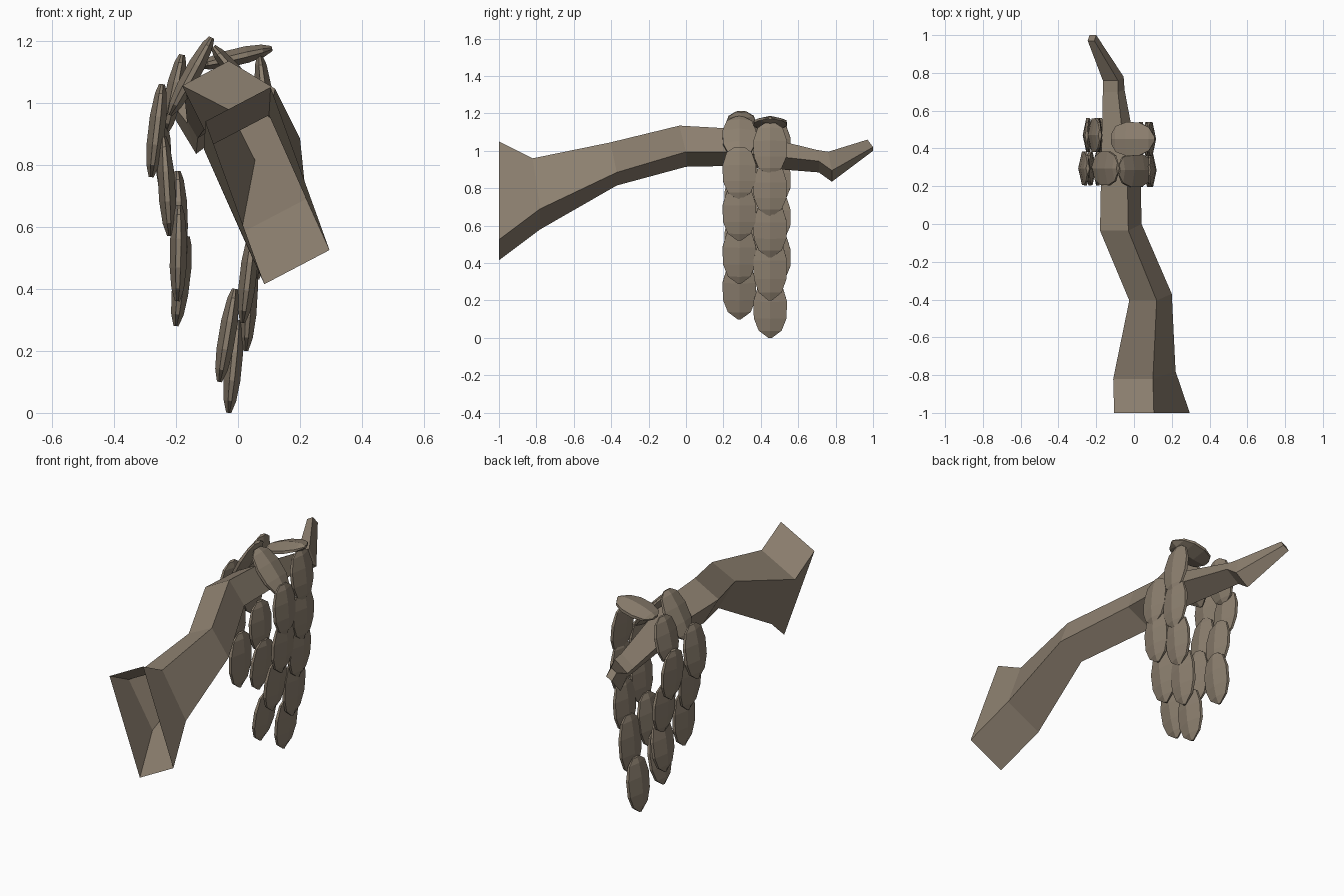
import bpy
import bmesh
from mathutils import Vector

cube = bpy.data.objects.get("Cube")
if cube:
    bpy.data.objects.remove(cube, do_unlink=True)


def make_material(name, colour):
    mat = bpy.data.materials.new(name)
    mat.use_nodes = True
    mat.diffuse_color = colour
    mat.node_tree.nodes["Principled BSDF"].inputs["Base Color"].default_value = colour
    return mat


bark = make_material("grey_brown_bark", (0.265, 0.215, 0.16, 1))


def loft(name, rings, cap_start=True, cap_end=True):
    """Join rings of points with quads, with optional end caps."""
    bm = bmesh.new()
    loops = [[bm.verts.new(point) for point in ring] for ring in rings]
    count = len(loops[0])
    for a, b in zip(loops, loops[1:]):
        for i in range(count):
            j = (i + 1) % count
            bm.faces.new((a[i], a[j], b[j], b[i]))
    if cap_start:
        bm.faces.new(loops[0])
    if cap_end:
        bm.faces.new(loops[-1])
    bmesh.ops.recalc_face_normals(bm, faces=bm.faces)
    mesh = bpy.data.meshes.new(name)
    bm.to_mesh(mesh)
    bm.free()
    mesh.materials.append(bark)
    obj = bpy.data.objects.new(name, mesh)
    bpy.context.collection.objects.link(obj)
    return obj


# Branch: four-sided tube, open at its broad end.
# Each section: top corner, step across (x, z), step down the side (x, y, z)
sections = [
    ((-0.105, -1, 0.94), (0.21, 0.11), (0.19, 0, -0.525)),
    ((-0.11, -0.82, 0.85), (0.21, 0.11), (0.12, 0.04, -0.27)),
    ((-0.025, -0.405, 0.975), (0.145, 0.07), (0.08, 0.035, -0.16)),
    ((-0.18, -0.035, 1.055), (0.15, 0.08), (0.07, 0.035, -0.14)),
    ((-0.175, 0.23, 1.045), (0.14, 0.075), (0.07, 0.03, -0.125)),
    ((-0.165, 0.7, 0.945), (0.08, 0.06), (0.035, 0.01, -0.06)),
    ((-0.165, 0.76, 0.935), (0.08, 0.06), (0.03, 0.02, -0.1)),
    ((-0.245, 0.97, 1.04), (0.035, 0.02), (0.01, 0.03, -0.04)),
]
branch_rings = []
for corner, across, down in sections:
    corner, down = Vector(corner), Vector(down)
    across = Vector((across[0], 0, across[1]))
    branch_rings.append([corner, corner + across, corner + across + down, corner + down])
loft("branch", branch_rings, cap_start=False)

# Leaf shape: position along the leaf, width and thickness fractions
leaf_profile = [(0, 0.3, 0.35), (0.1, 0.75, 0.7), (0.35, 1, 1),
                (0.65, 0.97, 1), (0.87, 0.68, 0.75), (1, 0.1, 0.3)]
leaf_section = [(0, 1), (1, 0.3), (1, -0.3), (0, -1), (-1, -0.3), (-1, 0.3)]
HALF_WIDTH, HALF_THICK = 0.09, 0.027


def leaf(name, y, x0, z0, x1, z1):
    start, end = Vector((x0, y, z0)), Vector((x1, y, z1))
    side = Vector((0, 1, 0))
    out = (end - start).normalized().cross(side)
    rings = []
    for t, w, h in leaf_profile:
        mid = start.lerp(end, t)
        rings.append([mid + side * (a * w * HALF_WIDTH) + out * (b * h * HALF_THICK)
                      for a, b in leaf_section])
    loft(name, rings)


# Leaf strands draped over the branch: start (x, z) and end (x, z) per leaf
strands = {
    "front_left_strand": (0.285, [
        (-0.08, 1.18, 0.1, 0.96), (0.08, 1.02, 0.1, 0.74), (0.09, 0.81, 0.07, 0.52),
        (0.05, 0.59, 0.015, 0.29), (-0.01, 0.4, -0.06, 0.1)]),
    "back_left_strand": (0.45, [
        (-0.12, 1.12, 0.11, 1.175), (0.07, 1.15, 0.1, 0.87), (0.09, 0.93, 0.09, 0.65),
        (0.08, 0.72, 0.06, 0.43), (0.045, 0.53, 0.025, 0.2), (0.0, 0.3, -0.03, 0.0)]),
    "front_right_strand": (0.295, [
        (-0.085, 1.21, -0.22, 0.96), (-0.245, 1.06, -0.28, 0.76),
        (-0.24, 0.89, -0.22, 0.57), (-0.19, 0.67, -0.195, 0.36)]),
    "back_right_strand": (0.47, [
        (-0.18, 1.155, -0.235, 0.9), (-0.25, 0.98, -0.235, 0.7),
        (-0.195, 0.78, -0.185, 0.5), (-0.165, 0.57, -0.2, 0.28)]),
}
for strand, (y, leaves) in strands.items():
    for i, ends in enumerate(leaves, 1):
        leaf(f"{strand}_leaf_{i}", y, *ends)
